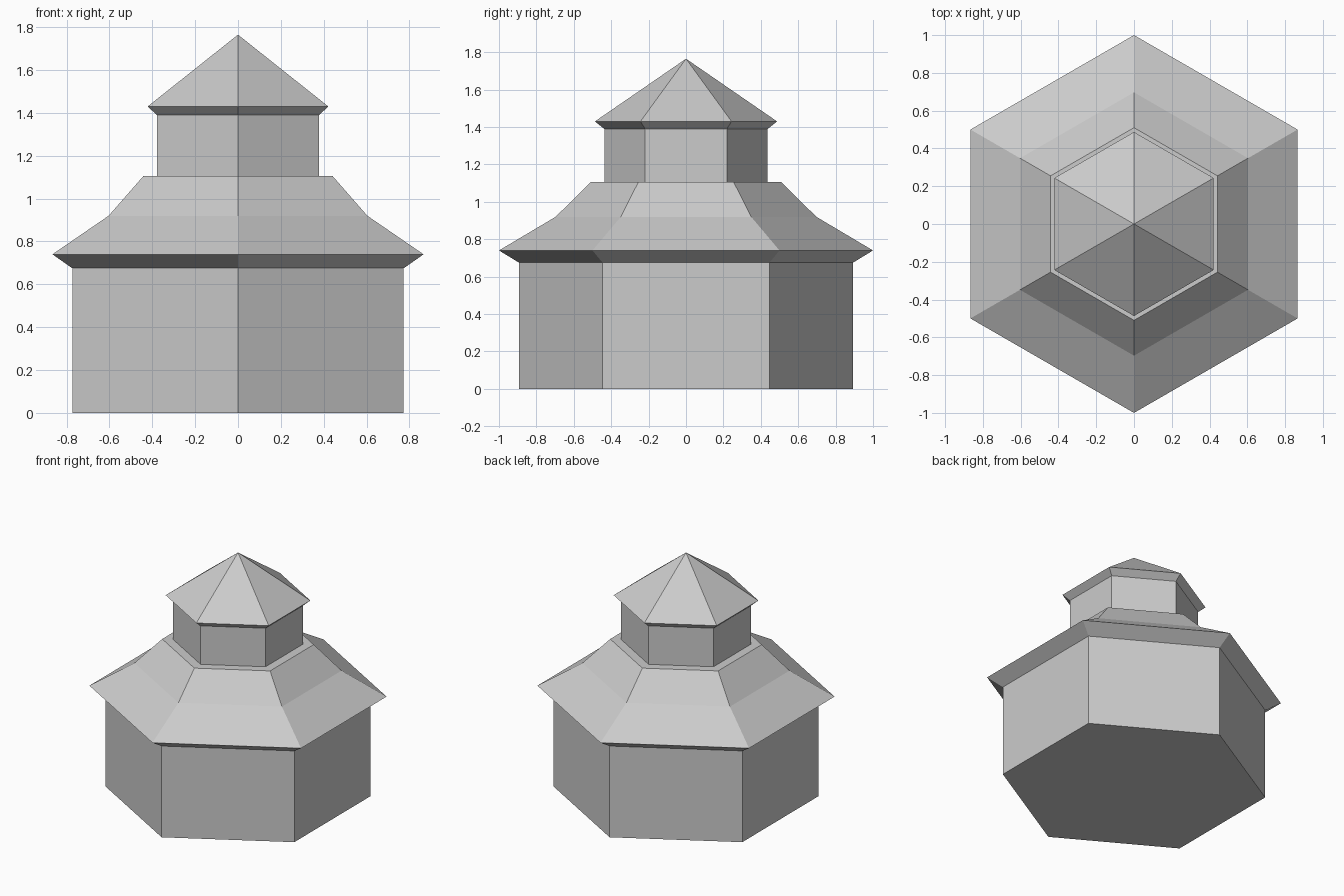
import bpy, bmesh
from math import sin, cos, pi

SIDES = 6

cube = bpy.data.objects.get("Cube")
if cube:
    bpy.data.objects.remove(cube, do_unlink=True)

grey = bpy.data.materials.new("plain_grey")
grey.use_nodes = True
colour = (0.6, 0.6, 0.6, 1)
grey.diffuse_color = colour
grey.node_tree.nodes["Principled BSDF"].inputs["Base Color"].default_value = colour


def hexagonal_part(name, profile, floor=False):
    """Sweep a (radius, height) profile around z; radius zero makes a point."""
    bm = bmesh.new()
    rings = []
    for radius, z in profile:
        if radius == 0:
            rings.append([bm.verts.new((0, 0, z))] * SIDES)
        else:
            # corners point to the front and the back
            angles = [pi / 2 + 2 * pi * i / SIDES for i in range(SIDES)]
            rings.append([bm.verts.new((radius * cos(a), radius * sin(a), z)) for a in angles])
    for low, high in zip(rings, rings[1:]):
        for i in range(SIDES):
            j = (i + 1) % SIDES
            corners = [low[i], low[j], high[j], high[i]]
            bm.faces.new(list(dict.fromkeys(corners)))
    if floor:
        bm.faces.new(rings[0][::-1])
    mesh = bpy.data.meshes.new(name)
    bm.to_mesh(mesh)
    bm.free()
    mesh.materials.append(grey)
    obj = bpy.data.objects.new(name, mesh)
    bpy.context.collection.objects.link(obj)
    return obj


# Main storey with its floor
hexagonal_part("lower_walls", [(0.893, 0), (0.893, 0.675)], floor=True)
# Bell-shaped roof: sloping eave, two pitches and the ledge around the turret
hexagonal_part("lower_roof", [(0.893, 0.675), (1, 0.74), (0.697, 0.92),
                              (0.51, 1.105), (0.437, 1.105)])
# Turret and its pointed roof
hexagonal_part("upper_walls", [(0.437, 1.105), (0.437, 1.39)])
hexagonal_part("upper_roof", [(0.437, 1.39), (0.487, 1.43), (0, 1.765)])
